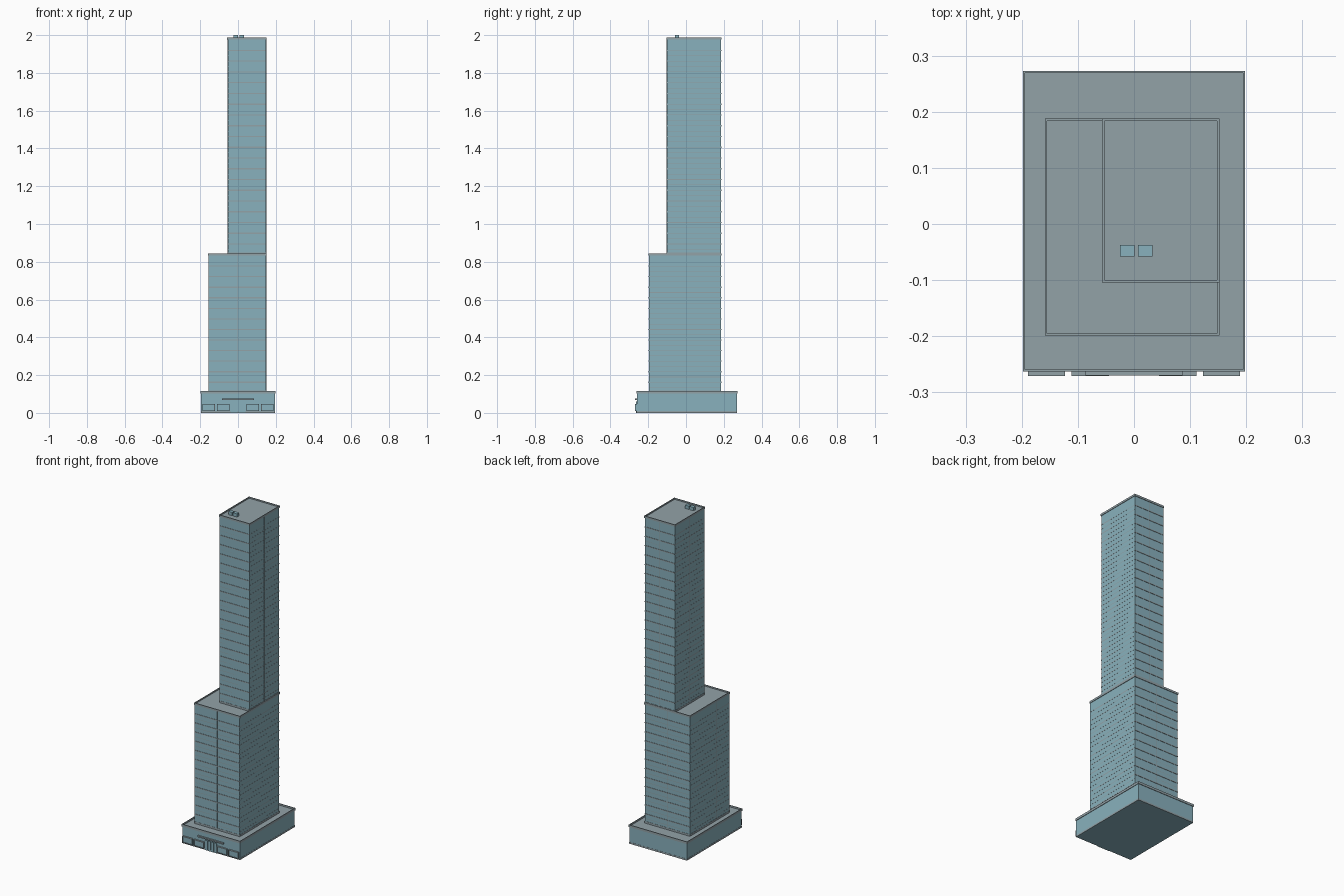
import bpy, bmesh
from mathutils import Matrix, Vector

if "Cube" in bpy.data.objects:
    bpy.data.objects.remove(bpy.data.objects["Cube"])


def material(name, rgb):
    m = bpy.data.materials.new(name)
    m.diffuse_color = (*rgb, 1)
    m.use_nodes = True
    m.node_tree.nodes["Principled BSDF"].inputs["Base Color"].default_value = m.diffuse_color
    return m


GLASS = material("blue_glass", (0.25, 0.44, 0.51))
STONE = material("grey_cladding", (0.29, 0.36, 0.39))


def boxes(name, parts, mat):
    """One object made of boxes given as (x0, x1, y0, y1, z0, z1)."""
    bm = bmesh.new()
    for x0, x1, y0, y1, z0, z1 in parts:
        mid = Vector((x0 + x1, y0 + y1, z0 + z1)) / 2
        size = Vector((x1 - x0, y1 - y0, z1 - z0))
        bmesh.ops.create_cube(bm, size=1, matrix=Matrix.Translation(mid) @ Matrix.Diagonal(size).to_4x4())
    me = bpy.data.meshes.new(name)
    bm.to_mesh(me)
    bm.free()
    me.materials.append(mat)
    ob = bpy.data.objects.new(name, me)
    bpy.context.collection.objects.link(ob)
    return ob


def parapet(name, x0, x1, y0, y1, z0, z1, w=0.004):
    boxes(name, [(x0, x1, y0, y0 + w, z0, z1), (x0, x1, y1 - w, y1, z0, z1),
                 (x0, x0 + w, y0 + w, y1 - w, z0, z1), (x1 - w, x1, y0 + w, y1 - w, z0, z1)], STONE)


def tower(name, x0, x1, y0, y1, z0, z1, floors, bays):
    """Glass shaft with roof slab, floor bands, mullions and parapet."""
    g, d = 0.003, 0.0012
    a0, a1, b0, b1 = x0 + g, x1 - g, y0 + g, y1 - g
    top = z1 - 0.012
    boxes(name + "_glass", [(a0, a1, b0, b1, z0, top)], GLASS)
    boxes(name + "_roof", [(a0, a1, b0, b1, top, top + 0.004)], STONE)
    parapet(name + "_parapet", x0, x1, y0, y1, top, z1)
    boxes(name + "_base_band", [(a0 - d, a1 + d, b0 - d, b1 + d, z0, z0 + 0.012)], STONE)
    # Floor bands project on front and back, thin lines on the sides
    step = (top - z0) / floors
    bands, lines = [], []
    for i in range(1, floors):
        z = z0 + i * step
        bands.append((a0, a1, b0 - 0.002, b1 + 0.002, z - 0.003, z + 0.003))
        for zz in (z, z - step / 2):
            lines.append((a0 - 0.0005, a1 + 0.0005, b0, b1, zz - 0.0015, zz + 0.0015))
    boxes(name + "_floor_bands", bands, STONE)
    boxes(name + "_side_lines", lines, STONE)
    # Vertical mullions
    nx, ny = bays
    m = [(a0 + (a1 - a0) * i / nx - 0.0008, a0 + (a1 - a0) * i / nx + 0.0008,
          b0 - d, b1 + d, z0, top) for i in range(1, nx)]
    m += [(a0 - d / 2, a1 + d / 2, b0 + (b1 - b0) * i / ny - 0.0008,
           b0 + (b1 - b0) * i / ny + 0.0008, z0, top) for i in range(1, ny)]
    boxes(name + "_mullions", m, STONE)


# Podium
boxes("podium", [(-0.195, 0.195, -0.260, 0.270, 0, 0.102)], GLASS)
boxes("podium_roof", [(-0.195, 0.195, -0.260, 0.270, 0.102, 0.106)], STONE)
boxes("podium_plinth", [(-0.196, 0.196, -0.261, 0.271, 0, 0.010)], STONE)
parapet("podium_parapet", -0.198, 0.198, -0.263, 0.273, 0.102, 0.116)

# Stacked towers
tower("lower_tower", -0.159, 0.152, -0.199, 0.188, 0.106, 0.845, 13, (2, 3))
tower("upper_tower", -0.057, 0.152, -0.104, 0.188, 0.837, 1.988, 20, (2, 2))

# Rooftop units
boxes("rooftop_units", [(x, x + 0.026, -0.058, -0.037, 1.978, 2.0) for x in (-0.025, 0.007)], GLASS)

# Shop windows with frames
glass, frames = [], []
for x0, x1 in ((-0.189, -0.123), (-0.111, -0.045), (0.045, 0.111), (0.123, 0.189)):
    glass.append((x0, x1, -0.268, -0.259, 0.010, 0.045))
    frames += [(x0, x1, -0.271, -0.260, z, z + 0.003) for z in (0.009, 0.044)]
    frames += [(x, x + 0.003, -0.271, -0.260, 0.009, 0.047) for x in (x0, x1 - 0.003)]
boxes("shop_windows", glass, GLASS)
boxes("shop_window_frames", frames, STONE)

# Entrance doors and awning
boxes("entrance_doors", [(x, x + 0.018, -0.264, -0.259, 0, 0.060) for x in (-0.04, -0.02, 0.002, 0.022)], GLASS)
boxes("entrance_awning", [(-0.086, 0.086, -0.270, -0.259, 0.069, 0.077)], STONE)
